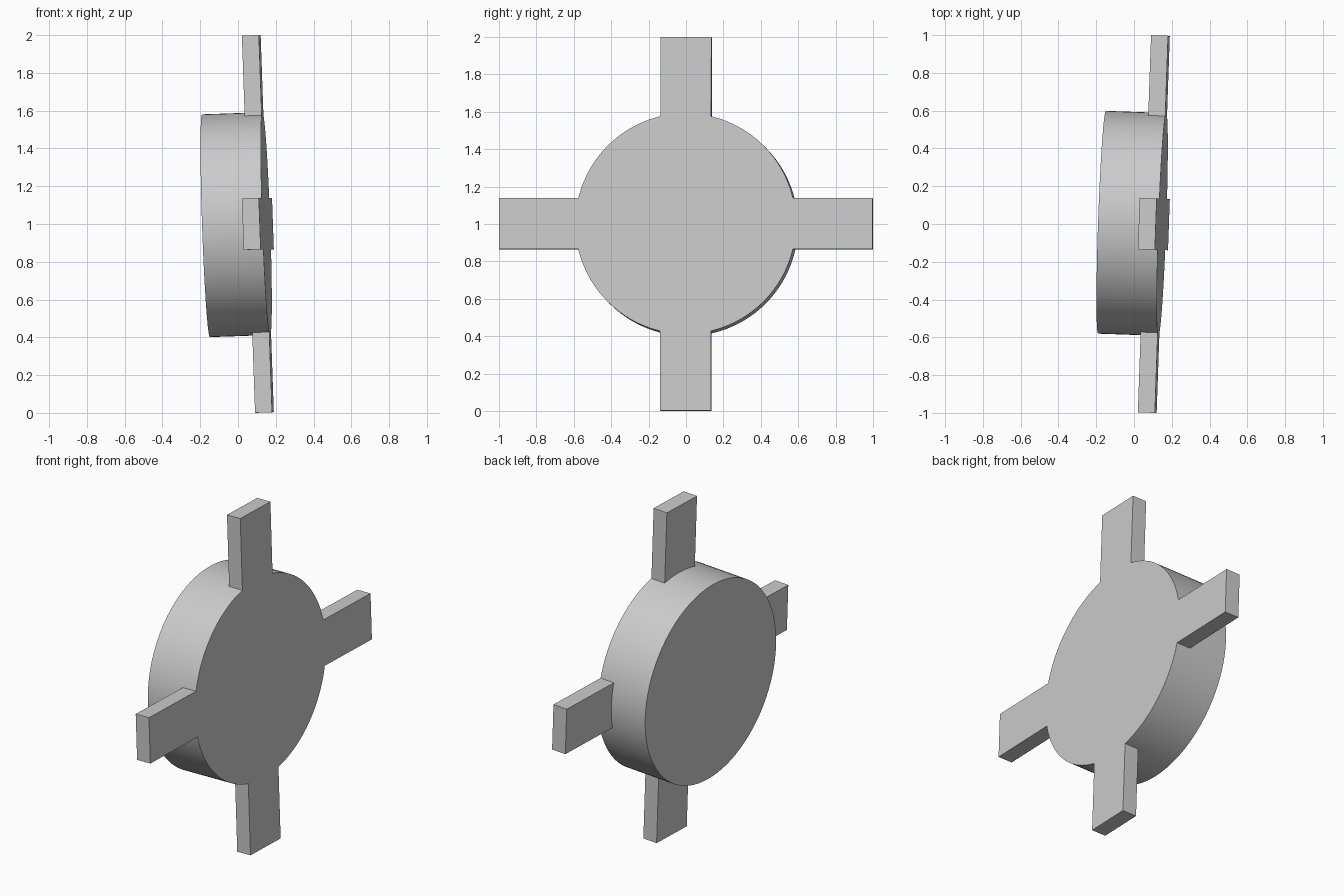
import bpy
import bmesh
from math import radians, sin, cos, asin, pi
from mathutils import Matrix, Vector

cube = bpy.data.objects.get("Cube")
if cube:
    bpy.data.objects.remove(cube, do_unlink=True)

RADIUS = 0.59
DRUM_DEPTH = 0.32
ARM_DEPTH = 0.09
ARM_HALF = 0.136
REACH = 0.999

# Whole part leans slightly about two axes; local x is the drum axis
TILT = (Matrix.Translation((0.15, -0.002, 1.002))
        @ Matrix.Rotation(radians(-2), 4, 'Z')
        @ Matrix.Rotation(radians(-2), 4, 'Y'))

grey = bpy.data.materials.new("plain grey")
grey.use_nodes = True
colour = (0.6, 0.6, 0.6, 1)
grey.diffuse_color = colour
grey.node_tree.nodes["Principled BSDF"].inputs["Base Color"].default_value = colour


def extrude_profile(name, outline, depth, turn=0):
    """Extrude a (y, z) outline backwards from the flat face at local x = 0."""
    bm = bmesh.new()
    face = bm.faces.new([bm.verts.new((0, y, z)) for y, z in outline])
    result = bmesh.ops.extrude_face_region(bm, geom=[face], use_keep_orig=True)
    moved = [g for g in result["geom"] if isinstance(g, bmesh.types.BMVert)]
    bmesh.ops.translate(bm, verts=moved, vec=Vector((-depth, 0, 0)))
    bmesh.ops.recalc_face_normals(bm, faces=bm.faces[:])
    bm.transform(TILT @ Matrix.Rotation(turn, 4, 'X'))
    mesh = bpy.data.meshes.new(name)
    bm.to_mesh(mesh)
    bm.free()
    mesh.materials.append(grey)
    obj = bpy.data.objects.new(name, mesh)
    bpy.context.collection.objects.link(obj)
    bpy.ops.object.select_all(action='DESELECT')
    obj.select_set(True)
    bpy.context.view_layer.objects.active = obj
    bpy.ops.object.shade_smooth_by_angle(angle=radians(30))
    return obj


# Round drum
SIDES = 128
circle = [(RADIUS * cos(2 * pi * i / SIDES), RADIUS * sin(2 * pi * i / SIDES))
          for i in range(SIDES)]
extrude_profile("drum", circle, DRUM_DEPTH)

# Four arms, each with a curved root that fits the drum
root_radius = RADIUS - 0.001
spread = asin(ARM_HALF / root_radius)
STEPS = 12
root = [(root_radius * sin(a), root_radius * cos(a))
        for a in (spread * (1 - 2 * i / STEPS) for i in range(STEPS + 1))]
arm = root + [(-ARM_HALF, REACH), (ARM_HALF, REACH)]
for i, name in enumerate(("top_arm", "front_arm", "bottom_arm", "back_arm")):
    extrude_profile(name, arm, ARM_DEPTH, i * pi / 2)
